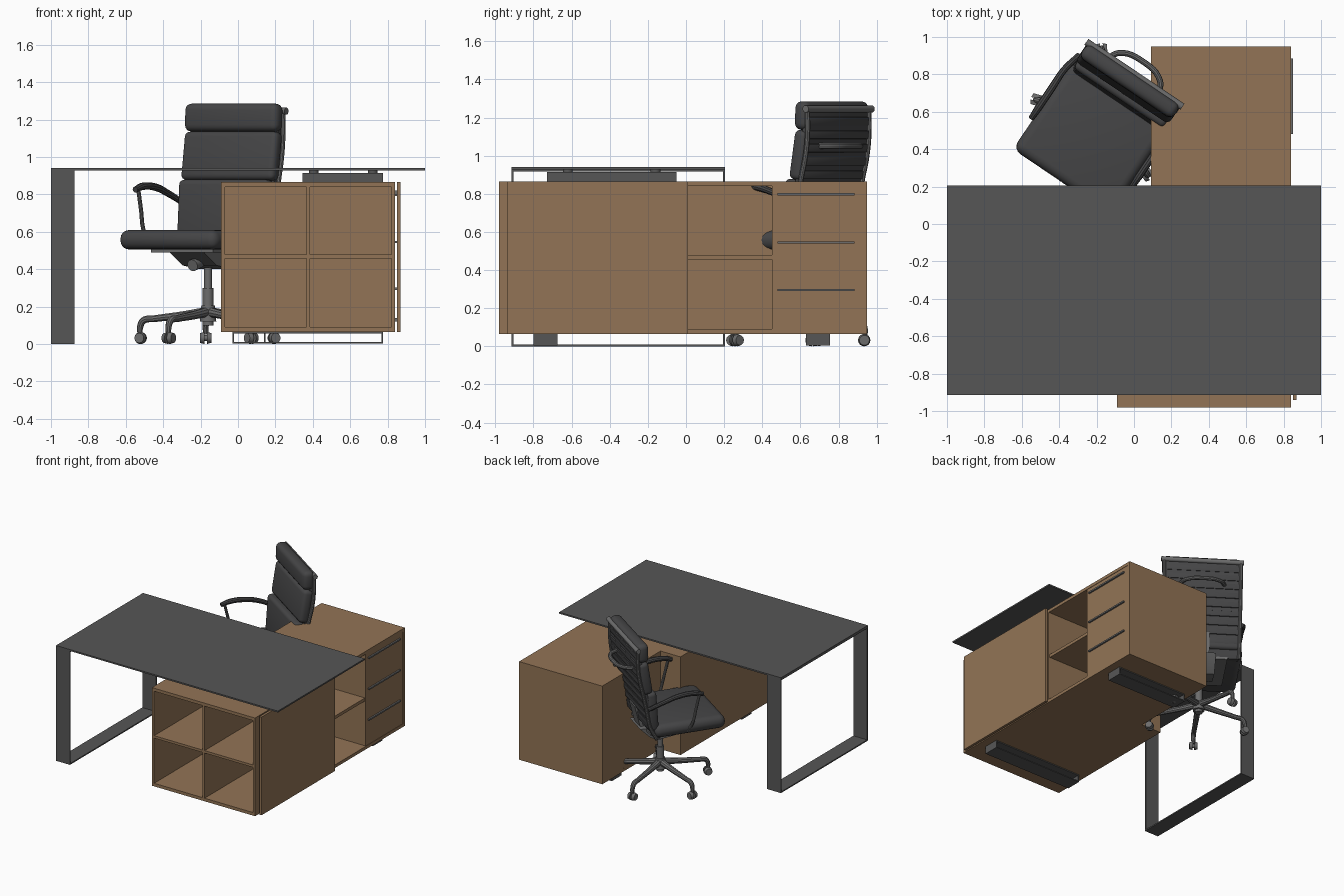
import bpy, bmesh, math
from mathutils import Matrix, Vector

if "Cube" in bpy.data.objects:
    bpy.data.objects.remove(bpy.data.objects["Cube"])


def material(name, r, g, b):
    m = bpy.data.materials.new(name)
    m.diffuse_color = (r, g, b, 1)
    m.use_nodes = True
    m.node_tree.nodes["Principled BSDF"].inputs["Base Color"].default_value = m.diffuse_color
    return m


WOOD = material("wood", 0.29, 0.175, 0.092)
DESK = material("dark_grey_metal", 0.094, 0.094, 0.094)
LEATHER = material("black_leather", 0.06, 0.06, 0.062)
METAL = material("grey_metal", 0.15, 0.15, 0.15)
smooth = []


def finish(bm, name, mat, soft=False):
    me = bpy.data.meshes.new(name)
    bmesh.ops.recalc_face_normals(bm, faces=bm.faces)
    bm.to_mesh(me)
    bm.free()
    me.materials.append(mat)
    ob = bpy.data.objects.new(name, me)
    bpy.context.collection.objects.link(ob)
    if soft:
        smooth.append(ob)
    return ob


def box(name, mat, x, y, z, bevel=0, tilt=0, seg=4):
    """Box from (min, max) ranges, optionally rounded and tilted about x."""
    bm = bmesh.new()
    bmesh.ops.create_cube(bm, size=1)
    c = Vector([(a + b) / 2 for a, b in (x, y, z)])
    s = [b - a for a, b in (x, y, z)]
    bmesh.ops.scale(bm, vec=s, verts=bm.verts)
    if bevel:
        bmesh.ops.bevel(bm, geom=bm.edges[:], offset=bevel, segments=seg,
                        profile=0.5, affect='EDGES', clamp_overlap=True)
    bmesh.ops.transform(bm, matrix=Matrix.Translation(c) @ Matrix.Rotation(math.radians(tilt), 4, 'X'),
                        verts=bm.verts)
    return finish(bm, name, mat, bevel > 0)


def rod(name, mat, a, b, r1, r2=None, sides=24):
    """Cylinder or cone between two points."""
    a, b = Vector(a), Vector(b)
    bm = bmesh.new()
    m = Matrix.Translation((a + b) / 2) @ (b - a).to_track_quat('Z', 'Y').to_matrix().to_4x4()
    bmesh.ops.create_cone(bm, cap_ends=True, segments=sides, radius1=r1,
                          radius2=r1 if r2 is None else r2, depth=(b - a).length, matrix=m)
    return finish(bm, name, mat, True)


def tube(name, mat, pts, r, radii=None):
    """Smooth round tube through points."""
    cu = bpy.data.curves.new(name, 'CURVE')
    cu.dimensions = '3D'
    cu.bevel_depth, cu.bevel_resolution, cu.use_fill_caps = r, 3, True
    cu.resolution_u = 6
    sp = cu.splines.new('BEZIER')
    sp.bezier_points.add(len(pts) - 1)
    for i, (bp, p) in enumerate(zip(sp.bezier_points, pts)):
        bp.co = p
        bp.handle_left_type = bp.handle_right_type = 'AUTO'
        if radii:
            bp.radius = radii[i]
    tmp = bpy.data.objects.new(name + "_curve", cu)
    bpy.context.collection.objects.link(tmp)
    bpy.context.view_layer.update()
    me = bpy.data.meshes.new_from_object(tmp.evaluated_get(bpy.context.evaluated_depsgraph_get()))
    bpy.data.objects.remove(tmp)
    me.materials.clear()
    me.materials.append(mat)
    ob = bpy.data.objects.new(name, me)
    bpy.context.collection.objects.link(ob)
    smooth.append(ob)
    return ob


def prism(name, mat, yz, x0, x1):
    """Extrude a y-z outline along x."""
    bm = bmesh.new()
    f = bm.faces.new([bm.verts.new((x0, y, z)) for y, z in yz])
    ext = bmesh.ops.extrude_face_region(bm, geom=[f])['geom']
    bmesh.ops.translate(bm, vec=(x1 - x0, 0, 0), verts=[v for v in ext if isinstance(v, bmesh.types.BMVert)])
    return finish(bm, name, mat, True)


# Desk top and looped flat-bar leg
box("desk_top", DESK, (-1, 1), (-.915, .205), (.928, .94))
L = (-1, -.875)
box("leg_bottom_bar", DESK, L, (-.915, .205), (0, .01))
box("leg_top_bar", DESK, L, (-.905, .195), (.918, .928))
box("leg_front_bar", DESK, L, (-.915, -.905), (.01, .928))
box("leg_back_bar", DESK, L, (.195, .205), (.01, .928))

# Cabinet shell
for n, z in (("top", (.84, .865)), ("bottom", (.065, .09))):
    box("front_cabinet_" + n, WOOD, (-.09, .84), (-.98, .2), z)
    box("rear_cabinet_" + n, WOOD, (.09, .84), (.2, .95), z)
Z = (.09, .84)
box("front_cabinet_left", WOOD, (-.09, -.07), (-.98, .2), Z)
box("front_cabinet_right", WOOD, (.82, .84), (-.98, .01), Z)
box("front_cabinet_return", WOOD, (-.07, .11), (.18, .2), Z)
box("rear_cabinet_left", WOOD, (.09, .11), (.2, .95), Z)
box("rear_cabinet_back", WOOD, (.11, .84), (.925, .95), Z)

# Open front cubbies and side shelf
box("cubby_divider", WOOD, (.365, .385), (-.98, -.03), Z)
box("cubby_shelf_left", WOOD, (-.07, .365), (-.98, -.03), (.458, .478))
box("cubby_shelf_right", WOOD, (.385, .82), (-.98, -.03), (.458, .478))
box("cubby_back", WOOD, (-.07, .82), (-.03, .01), Z)
box("side_shelf", WOOD, (.11, .83), (.01, .45), (.455, .48))
box("side_shelf_back", WOOD, (.09, .11), (.01, .18), Z)

# Drawers, handles and sliding door
box("drawer_stack", WOOD, (.11, .837), (.45, .925), Z)
for i, z in enumerate((.295, .545, .798)):
    box(f"drawer_handle_{i}", METAL, (.836, .85), (.48, .885), (z - .006, z + .006))
box("sliding_door", WOOD, (.85, .87), (-.94, .01), (.065, .865))
for i, z in enumerate((.12, .80)):
    box(f"door_rail_{i}", METAL, (.839, .851), (-.9, -.03), (z, z + .02))

# Cabinet feet: flat-bar loops
for n, x0, y0 in (("front", -.03, -.8), ("rear", .14, .63)):
    x1, Y = .775, (y0, y0 + .125)
    box(n + "_foot_bottom", DESK, (x0, x1), Y, (.003, .011))
    box(n + "_foot_top", DESK, (x0, x1), Y, (.057, .065))
    for s, x in (("left", x0), ("right", x1 - .008)):
        box(f"{n}_foot_{s}", DESK, (x, x + .008), Y, (.011, .057))

# Support box between cabinet and desk top
box("desk_support", DESK, (.345, .775), (-.73, -.05), (.865, .913))
for x in (.405, .72):
    for y in (-.62, -.16):
        rod("support_pad", DESK, (x, y, .912), (x, y, .93), .026)

# Chair, built facing -y and then turned
start = set(bpy.data.objects)
box("seat", LEATHER, (-.315, .315), (-.405, .16), (.505, .61), .048)
box("lower_back_pad", LEATHER, (-.29, .29), (.125, .205), (.56, .878), .028, -4)
box("middle_back_pad", LEATHER, (-.3, .3), (.185, .265), (.872, 1.135), .03, -9)
box("head_pad", LEATHER, (-.3, .3), (.2, .29), (1.135, 1.285), .036, -2)

# Curved back shell with ribs, side tubes, top bar and grab handle
path = [(.14, .5), (.19, .6), (.215, .72), (.245, .87), (.275, 1.0), (.288, 1.12), (.287, 1.25)]
prism("back_shell", LEATHER, path + [(y - .035, z) for y, z in reversed(path)], -.285, .285)
for i in range(9):
    z = .62 + i * .07
    for (ya, za), (yb, zb) in zip(path, path[1:]):
        if za <= z < zb:
            y = ya + (yb - ya) * (z - za) / (zb - za)
            box(f"back_rib_{i}", LEATHER, (-.28, .28), (y - .01, y + .007), (z - .022, z + .022), .005, -8, 2)
for s in (-1, 1):
    tube("back_side_tube", METAL, [(s * .288, y, z) for y, z in path], .014)
rod("back_top_bar", METAL, (-.31, .29, 1.245), (.31, .29, 1.245), .019)
tube("grab_handle", METAL, [(-.17, .27, 1.05), (-.13, .34, 1.05), (0, .372, 1.05),
                            (.13, .34, 1.05), (.17, .27, 1.05)], .016)

# Armrests
for s in (-1, 1):
    x = s * .325
    tube("armrest", LEATHER, [(x, -.215, .825), (x, -.15, .842), (x, -.02, .838), (x, .1, .805),
                              (x * .93, .21, .755)], .02, [.8, 1, 1, .9, .8])
    tube("armrest_post", METAL, [(x, -.185, .825), (x, -.16, .72), (x, -.13, .6), (s * .3, -.1, .53)], .011)

# Tilt mechanism under the seat
prism("tilt_mechanism", METAL, [(-.23, .505), (-.08, .42), (.07, .4), (.13, .44), (.2, .51)], -.11, .11)
box("seat_plate", METAL, (-.2, .2), (-.25, .15), (.488, .507))
rod("tilt_knob", METAL, (0, -.15, .42), (0, -.08, .44), .032)
rod("height_lever", METAL, (.1, -.02, .46), (.29, -.04, .45), .008)
prism("back_bracket", METAL, [(.05, .47), (.18, .5), (.225, .68), (.2, .68), (.16, .52), (.05, .5)], -.06, .06)
turn = Matrix.Translation((-.16, .56, 0)) @ Matrix.Rotation(math.radians(-34), 4, 'Z')
for ob in set(bpy.data.objects) - start:
    ob.matrix_world = turn

# Gas column and five-legged base with twin casters
C = Vector((-.16, .56, 0))
rod("column_upper", METAL, C + Vector((0, 0, .29)), C + Vector((0, 0, .41)), .021)
rod("column_lower", METAL, C + Vector((0, 0, .1)), C + Vector((0, 0, .3)), .029)
rod("base_hub", METAL, C + Vector((0, 0, .12)), C + Vector((0, 0, .205)), .044, .036)
for k in range(5):
    a = math.radians(20 + 72 * k)
    d, t, up = Vector((math.cos(a), math.sin(a), 0)), Vector((-math.sin(a), math.cos(a), 0)), Vector((0, 0, 1))
    tube(f"base_leg_{k}", METAL, [C + d * r + up * z for r, z in
                                  ((.02, .17), (.15, .152), (.3, .135), (.36, .125), (.378, .09), (.378, .05))],
         .022, [1.2, 1, .85, .85, .75, .6])
    hub = C + d * .375 + up * .032
    for s in (-1, 1):
        rod(f"caster_wheel_{k}", METAL, hub + t * s * .007, hub + t * s * .03, .032, .026)
    rod(f"caster_axle_{k}", METAL, hub - t * .01, hub + t * .01, .015)

# Smooth the rounded parts, keeping sharp edges
for ob in smooth:
    ob.select_set(True)
bpy.context.view_layer.objects.active = smooth[0]
bpy.ops.object.shade_smooth_by_angle(angle=math.radians(35))
